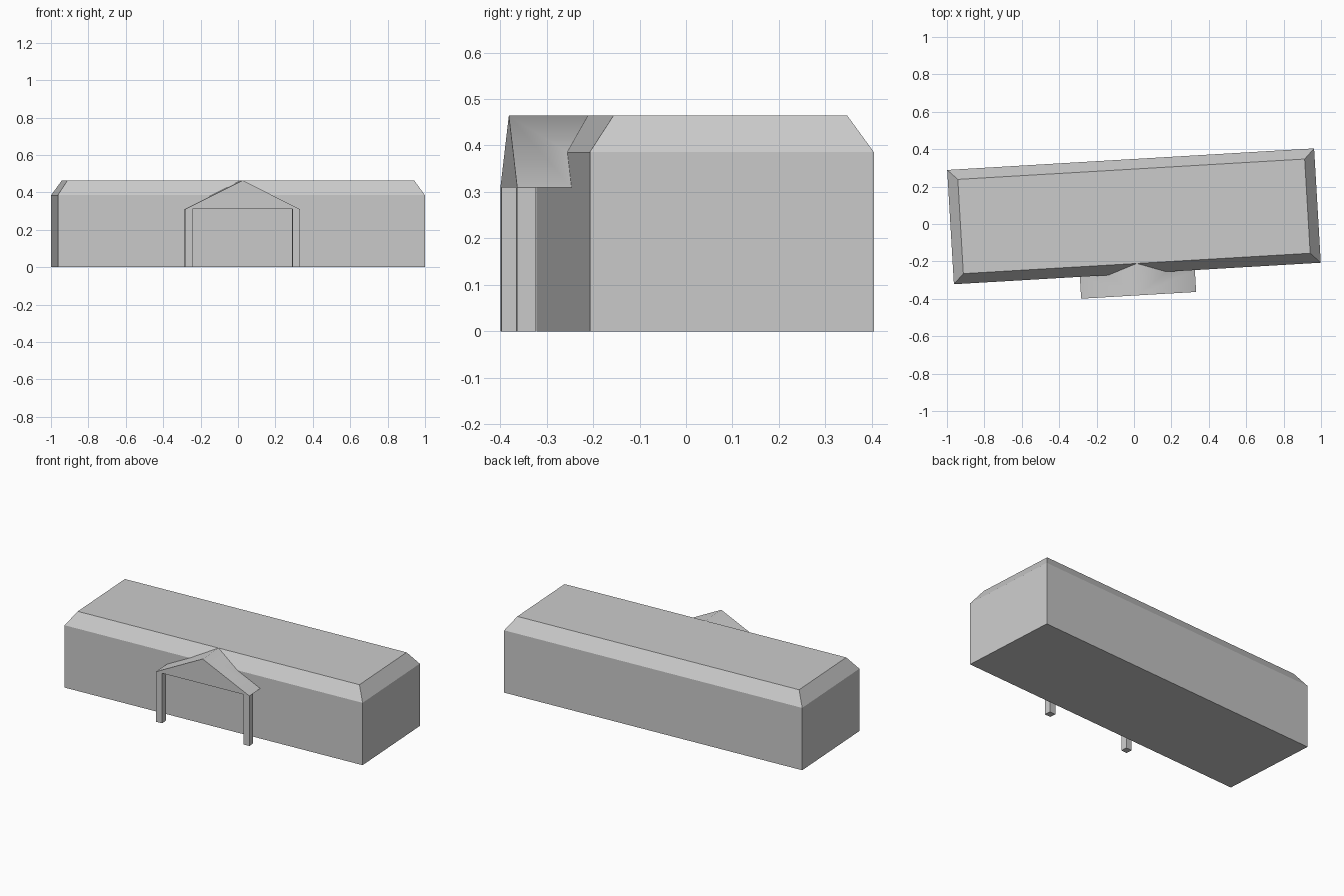
import bpy, bmesh, math
from mathutils import Vector

cube = bpy.data.objects.get("Cube")
if cube:
    bpy.data.objects.remove(cube, do_unlink=True)

grey = bpy.data.materials.new("light grey")
grey.use_nodes = True
COLOUR = (0.6, 0.6, 0.6, 1)
grey.diffuse_color = COLOUR
grey.node_tree.nodes["Principled BSDF"].inputs["Base Color"].default_value = COLOUR

TURN = math.radians(3.36)
ORIGIN = Vector((0, 0.041, 0))
LENGTH, DEPTH = 1.965, 0.612
EAVE, TOP, INSET = 0.386, 0.464, 0.076
PORCH_HALF, PORCH_FRONT, PORCH_EAVE, POST = 0.308, -0.423, 0.31, 0.04


def finish(name, bm):
    """Turn a bmesh into an object standing in the building's turned frame."""
    bmesh.ops.recalc_face_normals(bm, faces=bm.faces)
    mesh = bpy.data.meshes.new(name)
    bm.to_mesh(mesh)
    bm.free()
    mesh.materials.append(grey)
    obj = bpy.data.objects.new(name, mesh)
    bpy.context.collection.objects.link(obj)
    obj.location = ORIGIN
    obj.rotation_euler.z = TURN
    return obj


def box(bm, size, centre):
    verts = bmesh.ops.create_cube(bm, size=1)["verts"]
    bmesh.ops.scale(bm, vec=size, verts=verts)
    bmesh.ops.translate(bm, vec=centre, verts=verts)


# Main hall: walls with a flat-topped hipped roof
bm = bmesh.new()
box(bm, (LENGTH, DEPTH, EAVE), (0, 0, EAVE / 2))
lid = max(bm.faces, key=lambda f: f.calc_center_median().z)
bmesh.ops.inset_region(bm, faces=[lid], thickness=INSET)
for v in lid.verts:
    v.co.z = TOP
finish("main_hall", bm)

# Porch gable: prism whose back follows the wall and the sloping hall roof
bm = bmesh.new()
wall = -DEPTH / 2
valley = PORCH_HALF * (TOP - EAVE) / (TOP - PORCH_EAVE)
apex = bm.verts.new((0, PORCH_FRONT, TOP))
ridge_end = bm.verts.new((0, wall + INSET, TOP))
sides = []
for s in (-1, 1):
    front = bm.verts.new((s * PORCH_HALF, PORCH_FRONT, PORCH_EAVE))
    back = bm.verts.new((s * PORCH_HALF, wall, PORCH_EAVE))
    bend = bm.verts.new((s * valley, wall, EAVE))
    bm.faces.new((front, back, bend, ridge_end, apex))
    sides.append((front, back, bend))
(lf, lb, lv), (rf, rb, rv) = sides
bm.faces.new((lf, rf, apex))
bm.faces.new((lf, lb, rb, rf))
bm.faces.new((lb, lv, rv, rb))
bm.faces.new((lv, ridge_end, rv))
porch = finish("porch_roof", bm)
bpy.ops.object.select_all(action="DESELECT")
porch.select_set(True)
bpy.context.view_layer.objects.active = porch
bpy.ops.object.shade_smooth_by_angle(angle=math.radians(55))

# Porch posts
for side, s in (("right", -1), ("left", 1)):
    bm = bmesh.new()
    box(bm, (POST, POST, PORCH_EAVE),
        (s * (PORCH_HALF - POST / 2), PORCH_FRONT + POST / 2, PORCH_EAVE / 2))
    finish(side + "_porch_post", bm)
